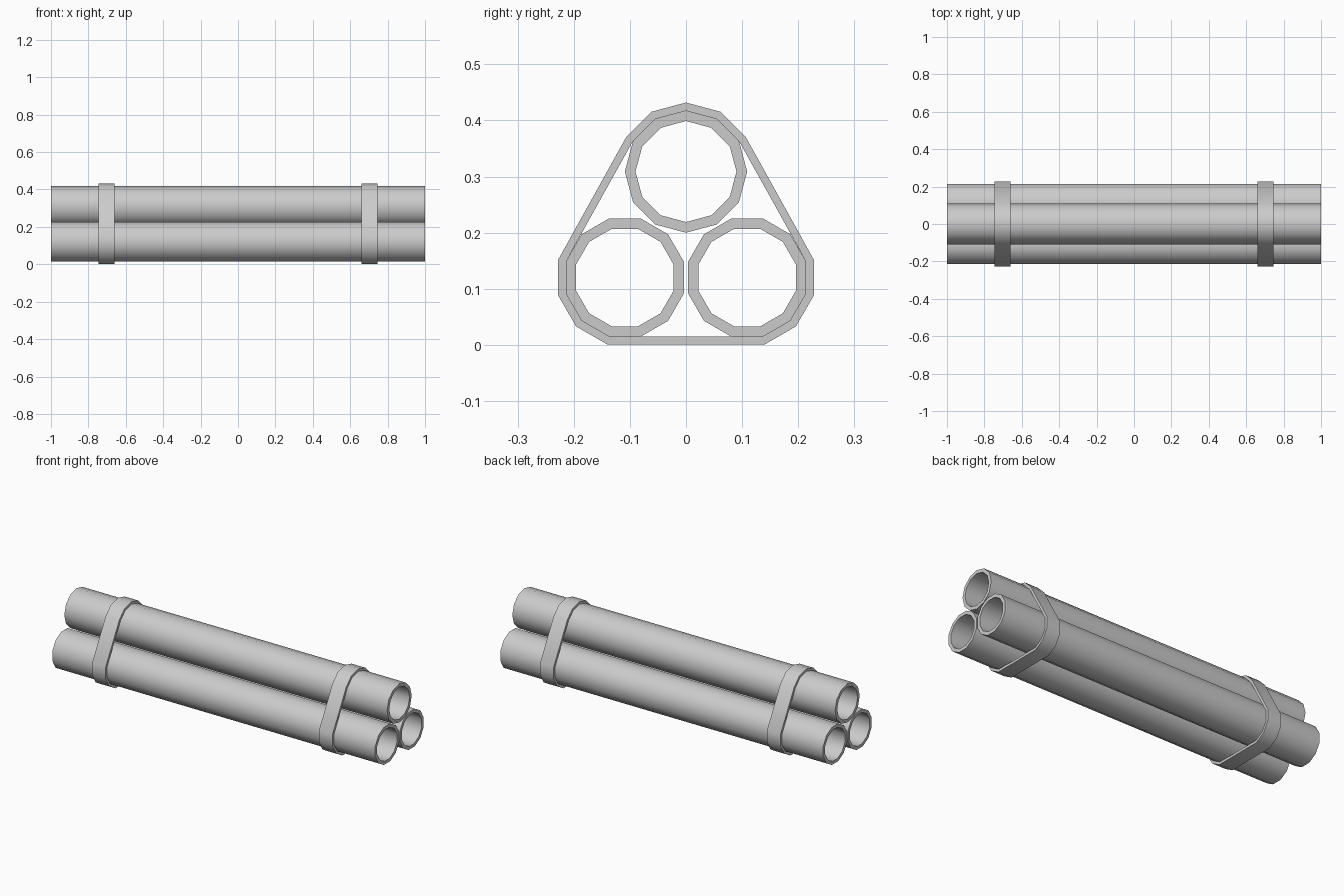
import bpy, bmesh
from math import sin, cos, radians

if "Cube" in bpy.data.objects:
    bpy.data.objects.remove(bpy.data.objects["Cube"])

PIPE_R, BORE_R, STRAP_R = 0.109, 0.09, 0.123
TOP, RIGHT, LEFT = (0, 0.309), (0.109, 0.12), (-0.109, 0.12)


def arc(centre, r, degrees):
    return [(centre[0] + r * cos(radians(a)), centre[1] + r * sin(radians(a))) for a in degrees]


def hollow_extrusion(name, outer, inner, x0, x1):
    """Extrude a ring between two matching y-z loops along x."""
    bm = bmesh.new()
    loops = [[bm.verts.new((x, y, z)) for y, z in prof]
             for prof, x in ((outer, x0), (outer, x1), (inner, x1), (inner, x0))]
    n = len(outer)
    for k in range(4):
        a, b = loops[k], loops[(k + 1) % 4]
        for i in range(n):
            j = (i + 1) % n
            bm.faces.new((a[i], a[j], b[j], b[i]))
    bmesh.ops.recalc_face_normals(bm, faces=bm.faces)
    mesh = bpy.data.meshes.new(name)
    bm.to_mesh(mesh)
    bm.free()
    ob = bpy.data.objects.new(name, mesh)
    bpy.context.collection.objects.link(ob)
    bpy.ops.object.select_all(action='DESELECT')
    ob.select_set(True)
    bpy.context.view_layer.objects.active = ob
    bpy.ops.object.shade_smooth_by_angle(angle=radians(40))
    return ob


# Three open twelve-sided pipes; the lower two rest on a flat
for name, centre, turn in (("top_pipe", TOP, 0), ("right_pipe", RIGHT, 15), ("left_pipe", LEFT, 15)):
    angles = [turn + 30 * i for i in range(12)]
    hollow_extrusion(name, arc(centre, PIPE_R, angles), arc(centre, BORE_R, angles), -1, 1)


# Straps wrapped tightly around the bundle
def wrap(r):
    return (arc(RIGHT, r, range(-75, 16, 30)) + arc(TOP, r, range(30, 151, 30))
            + arc(LEFT, r, range(165, 256, 30)))


for name, x in (("strap_left", -0.703), ("strap_right", 0.703)):
    hollow_extrusion(name, wrap(STRAP_R), wrap(PIPE_R), x - 0.042, x + 0.042)
